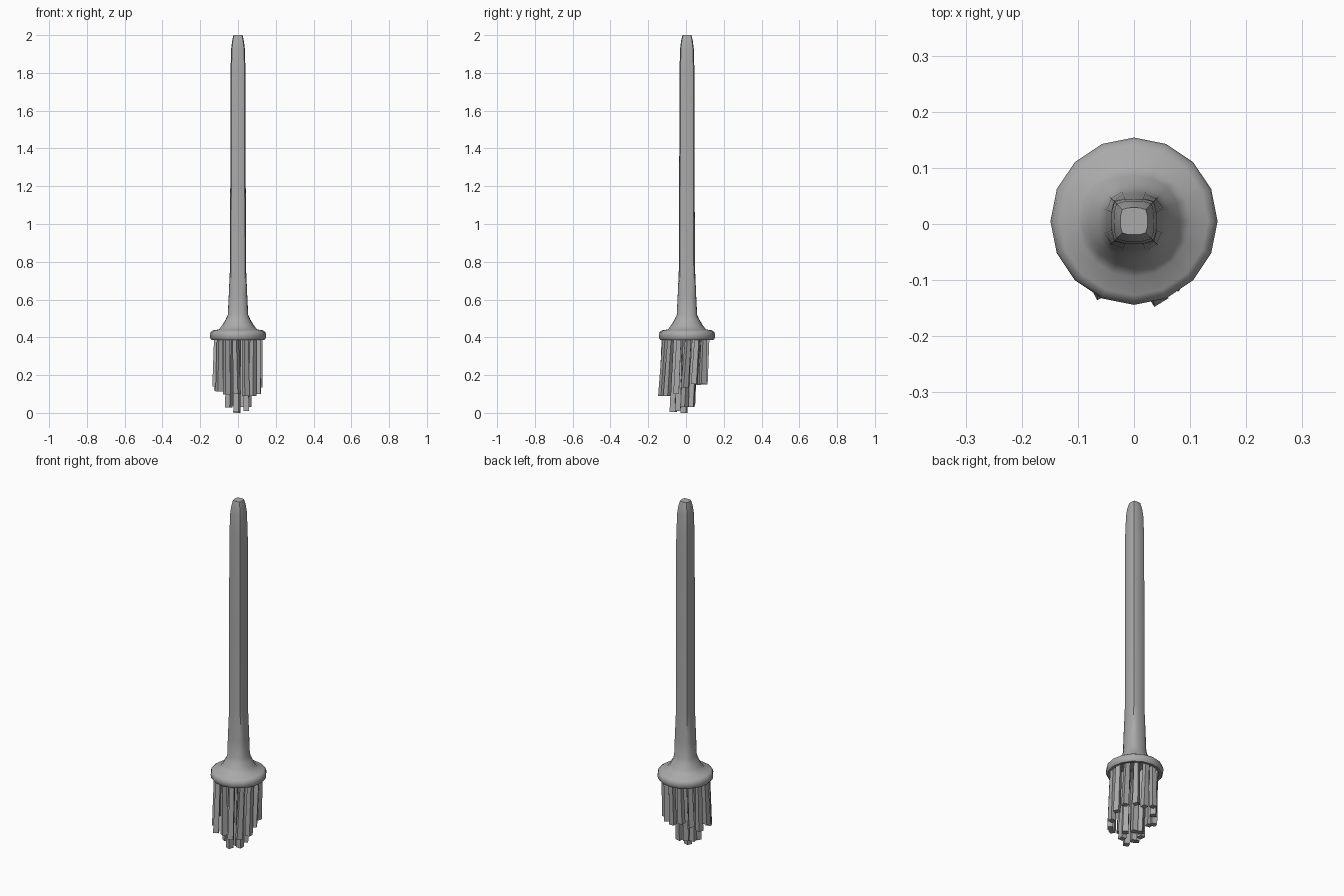
import bpy, bmesh, math, random
from mathutils import Vector

random.seed(7)
old = bpy.data.objects.get("Cube")
if old:
    bpy.data.objects.remove(old)

grey = bpy.data.materials.new("plain grey")
grey.use_nodes = True
grey.diffuse_color = (0.4, 0.4, 0.4, 1)
grey.node_tree.nodes["Principled BSDF"].inputs["Base Color"].default_value = (0.4, 0.4, 0.4, 1)


def add_object(name, bm):
    bmesh.ops.recalc_face_normals(bm, faces=bm.faces[:])
    mesh = bpy.data.meshes.new(name)
    bm.to_mesh(mesh)
    bm.free()
    mesh.materials.append(grey)
    obj = bpy.data.objects.new(name, mesh)
    bpy.context.collection.objects.link(obj)
    return obj


def loft(bm, rings):
    """Join rings of points with quads and close both ends."""
    loops = [[bm.verts.new(p) for p in ring] for ring in rings]
    for a, b in zip(loops, loops[1:]):
        for i in range(len(a)):
            j = (i + 1) % len(a)
            bm.faces.new((a[i], a[j], b[j], b[i]))
    bm.faces.new(loops[0][::-1])
    bm.faces.new(loops[-1])


def rounded_ring(radius, z, power, sides=16, y=0.005):
    """Circle when power is 2, rounded square when higher."""
    points = []
    for i in range(sides):
        c, s = math.cos(math.tau * i / sides), math.sin(math.tau * i / sides)
        k = radius / (abs(c) ** power + abs(s) ** power) ** (1 / power)
        points.append(Vector((c * k, y + s * k, z)))
    return points


# Handle: round collar with recessed underside, flared neck, squared shaft
profile = [(0.120, 0.402, 2), (0.127, 0.388, 2), (0.141, 0.387, 2), (0.148, 0.397, 2),
           (0.149, 0.412, 2), (0.145, 0.428, 2), (0.132, 0.437, 2), (0.100, 0.442, 2),
           (0.082, 0.467, 2.2), (0.064, 0.497, 2.6), (0.054, 0.520, 3), (0.049, 0.62, 3.6),
           (0.042, 0.78, 4.5), (0.041, 1.2, 5), (0.040, 1.8, 5),
           (0.036, 1.93, 5), (0.031, 1.97, 5), (0.024, 2.0, 5)]
bm = bmesh.new()
loft(bm, [rounded_ring(r, z, p) for r, z, p in profile])
handle = add_object("handle", bm)

# Bristles: uneven square rods in rings, longest in the middle
bm = bmesh.new()
for count, radius in ((1, 0), (7, 0.052), (14, 0.113)):
    for i in range(count):
        a = math.tau * (i + 0.25) / count
        x, y = radius * math.cos(a), radius * math.sin(a)
        tip_z = max(0, 10 * radius ** 2 + 0.3 * y + radius * random.uniform(-0.2, 0.2))
        tip_x = x * 1.03 + random.uniform(-0.008, 0.008)
        tip_y = y - 0.013 + random.uniform(-0.008, 0.008)
        turn = random.uniform(0, math.tau)
        rings = []
        for cx, cy, z, size in ((tip_x, tip_y, tip_z, 0.021), (x, y, 0.405, 0.017)):
            rings.append([Vector((cx + size * math.cos(turn + k * math.pi / 2),
                                  cy + size * math.sin(turn + k * math.pi / 2), z))
                          for k in range(4)])
        loft(bm, rings)
add_object("bristles", bm)

# Smooth the handle, keep its hard edges
bpy.ops.object.select_all(action="DESELECT")
handle.select_set(True)
bpy.context.view_layer.objects.active = handle
bpy.ops.object.shade_smooth_by_angle(angle=math.radians(50))
